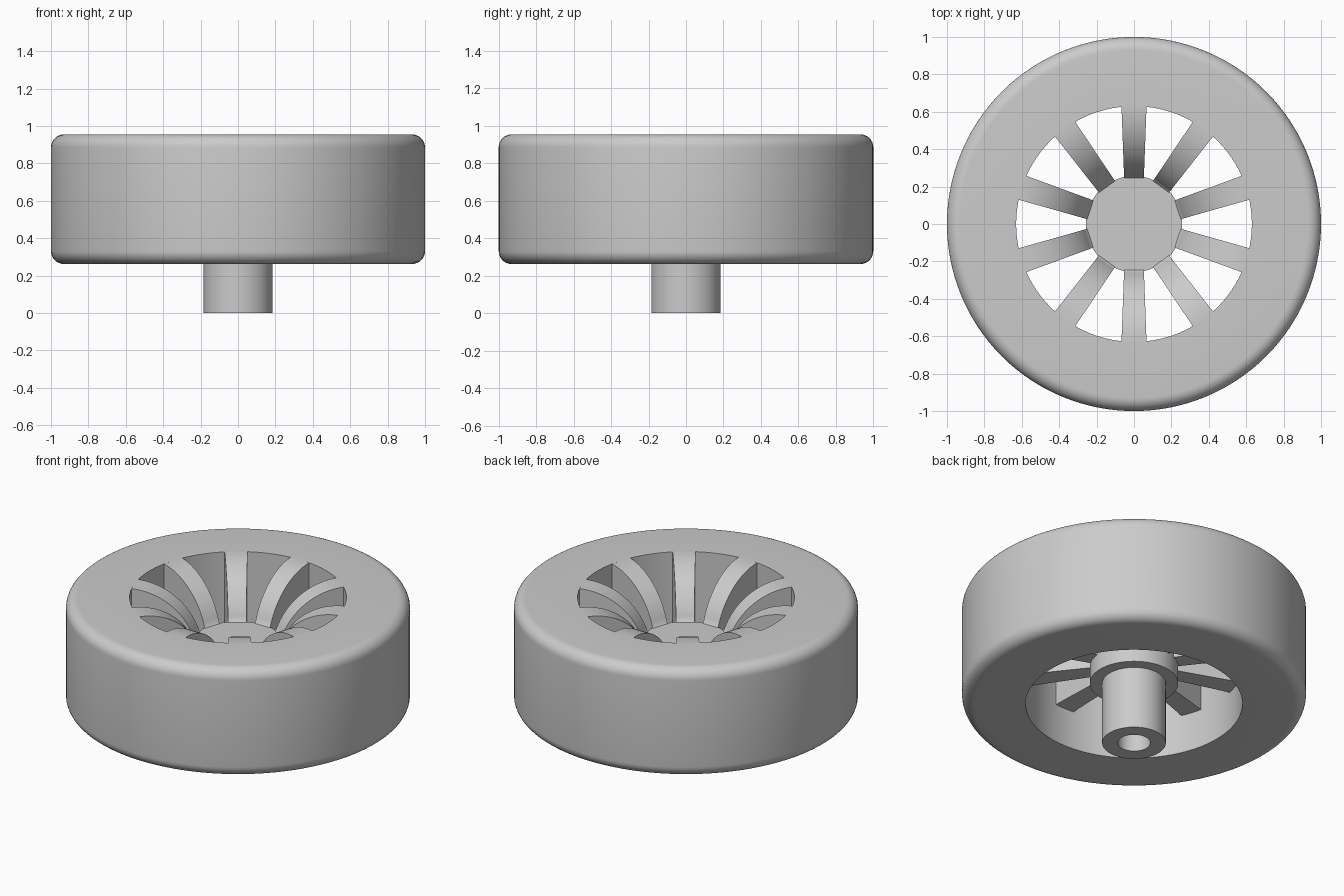
import bpy, bmesh, math
from mathutils import Matrix

if "Cube" in bpy.data.objects:
    bpy.data.objects.remove(bpy.data.objects["Cube"])

grey = bpy.data.materials.new("light_grey")
grey.diffuse_color = (0.6, 0.6, 0.6, 1)
grey.use_nodes = True
grey.node_tree.nodes["Principled BSDF"].inputs["Base Color"].default_value = grey.diffuse_color


def finish(bm, name):
    """Clean the mesh, make the object and shade it."""
    bmesh.ops.remove_doubles(bm, verts=bm.verts, dist=1e-5)
    bmesh.ops.recalc_face_normals(bm, faces=bm.faces)
    mesh = bpy.data.meshes.new(name)
    bm.to_mesh(mesh)
    bm.free()
    mesh.materials.append(grey)
    obj = bpy.data.objects.new(name, mesh)
    bpy.context.collection.objects.link(obj)
    bpy.ops.object.select_all(action='DESELECT')
    obj.select_set(True)
    bpy.context.view_layer.objects.active = obj
    bpy.ops.object.shade_smooth_by_angle(angle=math.radians(30))
    return obj


def lathe(name, profile, steps, closed):
    """Spin an (r, z) profile around the z axis."""
    bm = bmesh.new()
    verts = [bm.verts.new((r, 0, z)) for r, z in profile]
    pairs = list(zip(verts, verts[1:]))
    if closed:
        pairs.append((verts[-1], verts[0]))
    edges = [bm.edges.new(p) for p in pairs]
    bmesh.ops.spin(bm, geom=verts + edges, cent=(0, 0, 0), axis=(0, 0, 1),
                   angle=math.tau, steps=steps)
    return finish(bm, name)


def arc(cx, cz, radius, start, end, steps):
    angles = [math.radians(start + (end - start) * i / steps) for i in range(steps + 1)]
    return [(cx + radius * math.cos(a), cz + radius * math.sin(a)) for a in angles]


BOTTOM, TOP, BORE, FILLET = 0.262, 0.955, 0.63, 0.07

# Wheel ring with rounded outer corners and a straight bore
ring = [(BORE, BOTTOM)]
ring += arc(1 - FILLET, BOTTOM + FILLET, FILLET, -90, 0, 8)
ring += arc(1 - FILLET, TOP - FILLET, FILLET, 0, 90, 8)
ring += [(BORE, TOP)]
lathe("wheel_ring", ring, 128, True)

# Hub collar and hollow axle stem in one turned piece
lathe("hub_and_stem", [(0, 0.68), (0.257, 0.68), (0.257, 0.40), (0.185, 0.40),
                       (0.185, 0), (0.095, 0), (0.095, 0.40), (0, 0.40)], 64, False)

# Ten spokes: flat underside, convex top sweeping from the rim down to the hub
sweep = arc(BORE, TOP - 0.4, 0.4, 90, 161, 16)
outline = sweep + [(0.24, 0.675), (0.24, 0.51), (BORE, 0.51)]


def half_width(r):
    return 0.053 + (r - 0.25) * 0.037


bm = bmesh.new()
for k in range(10):
    turn = Matrix.Rotation(math.radians(18 + 36 * k), 3, 'Z')
    sides = []
    for s in (-1, 1):
        sides.append([bm.verts.new(turn @ Matrix.Identity(3).col[0] * 0) for _ in outline])
        for v, (r, z) in zip(sides[-1], outline):
            v.co = (r, s * half_width(r), z)
            v.co = turn @ v.co
    a, b = sides
    bm.faces.new(a)
    bm.faces.new(b[::-1])
    for i in range(len(a)):
        j = (i + 1) % len(a)
        bm.faces.new((a[i], b[i], b[j], a[j]))
finish(bm, "spokes")
